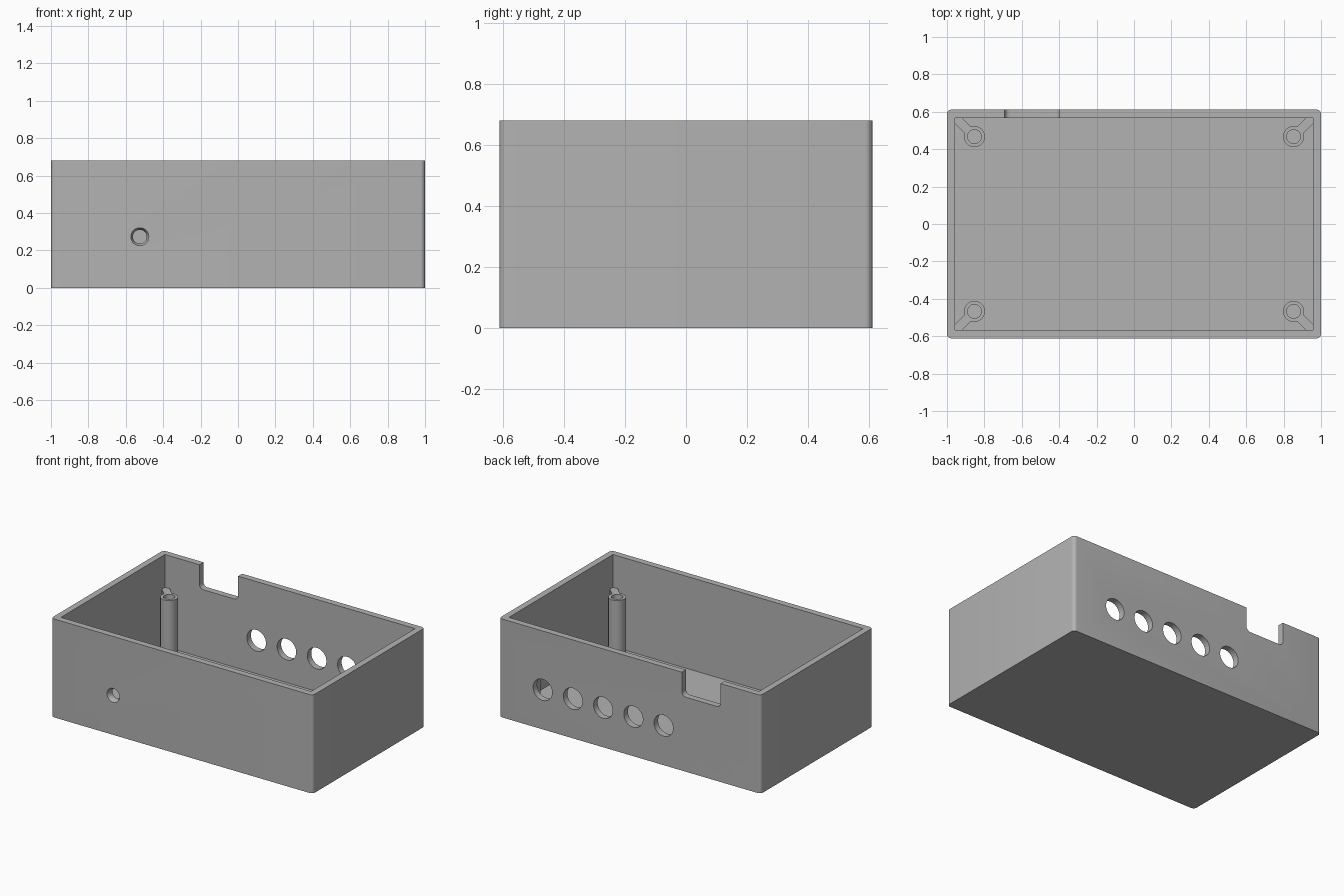
import bpy, bmesh, math
from mathutils import Matrix, Vector

if "Cube" in bpy.data.objects:
    bpy.data.objects.remove(bpy.data.objects["Cube"], do_unlink=True)

# Overall dimensions
HALF_X, HALF_Y, HEIGHT = 1.0, 0.612, 0.68
WALL, FLOOR = 0.044, 0.044
IN_X, IN_Y = HALF_X - WALL, HALF_Y - WALL
HOLE_Z = 0.273
POST_X, POST_Y, POST_TOP = 0.853, 0.467, 0.454

# Single plastic colour
grey = bpy.data.materials.new("grey_plastic")
grey.use_nodes = True
colour = (0.45, 0.45, 0.45, 1)
grey.diffuse_color = colour
grey.node_tree.nodes["Principled BSDF"].inputs["Base Color"].default_value = colour


def to_object(name, bm):
    bmesh.ops.recalc_face_normals(bm, faces=bm.faces)
    mesh = bpy.data.meshes.new(name)
    bm.to_mesh(mesh)
    bm.free()
    mesh.materials.append(grey)
    obj = bpy.data.objects.new(name, mesh)
    bpy.context.collection.objects.link(obj)
    return obj


def box(name, low, high, radius=0, round_edge=None):
    """Box between two corners, with chosen edges rounded."""
    low, high = Vector(low), Vector(high)
    bm = bmesh.new()
    bmesh.ops.create_cube(bm, size=1, matrix=Matrix.Translation((low + high) / 2)
                          @ Matrix.Diagonal((*(high - low), 1)))
    if radius:
        edges = [e for e in bm.edges if round_edge(e.verts[0].co, e.verts[1].co)]
        bmesh.ops.bevel(bm, geom=edges, offset=radius, segments=6,
                        profile=0.5, affect='EDGES')
    return to_object(name, bm)


def cylinder_y(name, x, y, z, front_r, back_r, depth):
    """Cylinder or cone lying along y."""
    bm = bmesh.new()
    bmesh.ops.create_cone(bm, cap_ends=True, segments=48, radius1=front_r,
                          radius2=back_r, depth=depth,
                          matrix=Matrix.Translation((x, y, z))
                          @ Matrix.Rotation(-math.pi / 2, 4, 'X'))
    return to_object(name, bm)


def cut(target, cutter):
    """Subtract the cutter for good, then discard it."""
    cutter.hide_render = True
    mod = target.modifiers.new("cut", 'BOOLEAN')
    mod.operation, mod.solver, mod.object = 'DIFFERENCE', 'EXACT', cutter
    bpy.context.view_layer.objects.active = target
    bpy.ops.object.modifier_apply(modifier=mod.name)
    bpy.data.objects.remove(cutter, do_unlink=True)


def smooth(obj):
    bpy.ops.object.select_all(action='DESELECT')
    obj.select_set(True)
    bpy.context.view_layer.objects.active = obj
    bpy.ops.object.shade_smooth_by_angle(angle=math.radians(30))


# Open case with rounded upright corners
case = box("case", (-HALF_X, -HALF_Y, 0), (HALF_X, HALF_Y, HEIGHT), 0.025,
           lambda a, b: abs(a.z - b.z) > 0.1)
cut(case, box("cavity", (-IN_X, -IN_Y, FLOOR), (IN_X, IN_Y, HEIGHT + 0.2)))

# Row of five round openings in the back wall
for i in range(5):
    cut(case, cylinder_y("back_hole", 0.667 - 0.231 * i, HALF_Y, HOLE_Z, 0.073, 0.073, 0.2))

# Notch in the back rim with rounded lower corners
notch_z = 0.515
cut(case, box("notch", (-0.692, IN_Y - 0.05, notch_z), (-0.397, HALF_Y + 0.05, HEIGHT + 0.1),
              0.03, lambda a, b: abs(a.y - b.y) > 0.1 and a.z < notch_z + 0.01))

# Countersunk hole in the front wall
cut(case, cylinder_y("front_hole", -0.525, -HALF_Y, HOLE_Z, 0.037, 0.037, 0.2))
cut(case, cylinder_y("countersink", -0.525, -HALF_Y, HOLE_Z, 0.059, 0.037, 0.044))
smooth(case)


def screw_post(name, x, y):
    """Hollow post turned from a profile."""
    outer, bore, base = 0.056, 0.037, FLOOR - 0.01
    profile = [(outer, base), (outer, POST_TOP), (bore, POST_TOP), (bore, base)]
    bm = bmesh.new()
    verts = [bm.verts.new((x + r, y, z)) for r, z in profile]
    edges = [bm.edges.new((verts[i], verts[(i + 1) % 4])) for i in range(4)]
    bmesh.ops.spin(bm, geom=verts + edges, cent=(x, y, 0), axis=(0, 0, 1),
                   angle=2 * math.pi, steps=40)
    bmesh.ops.remove_doubles(bm, verts=bm.verts, dist=0.0001)
    smooth(to_object(name, bm))


# Screw posts, each tied to its corner by a diagonal rib
for side, sx in (("right", -1), ("left", 1)):
    for end, sy in (("front", -1), ("back", 1)):
        x, y = sx * POST_X, sy * POST_Y
        screw_post(f"{end}_{side}_post", x, y)
        rib = box(f"{end}_{side}_rib", (0.05, -0.0245, FLOOR - 0.01), (0.16, 0.0245, POST_TOP))
        rib.data.transform(Matrix.Translation((x, y, 0))
                           @ Matrix.Rotation(math.atan2(sy, sx), 4, 'Z'))
